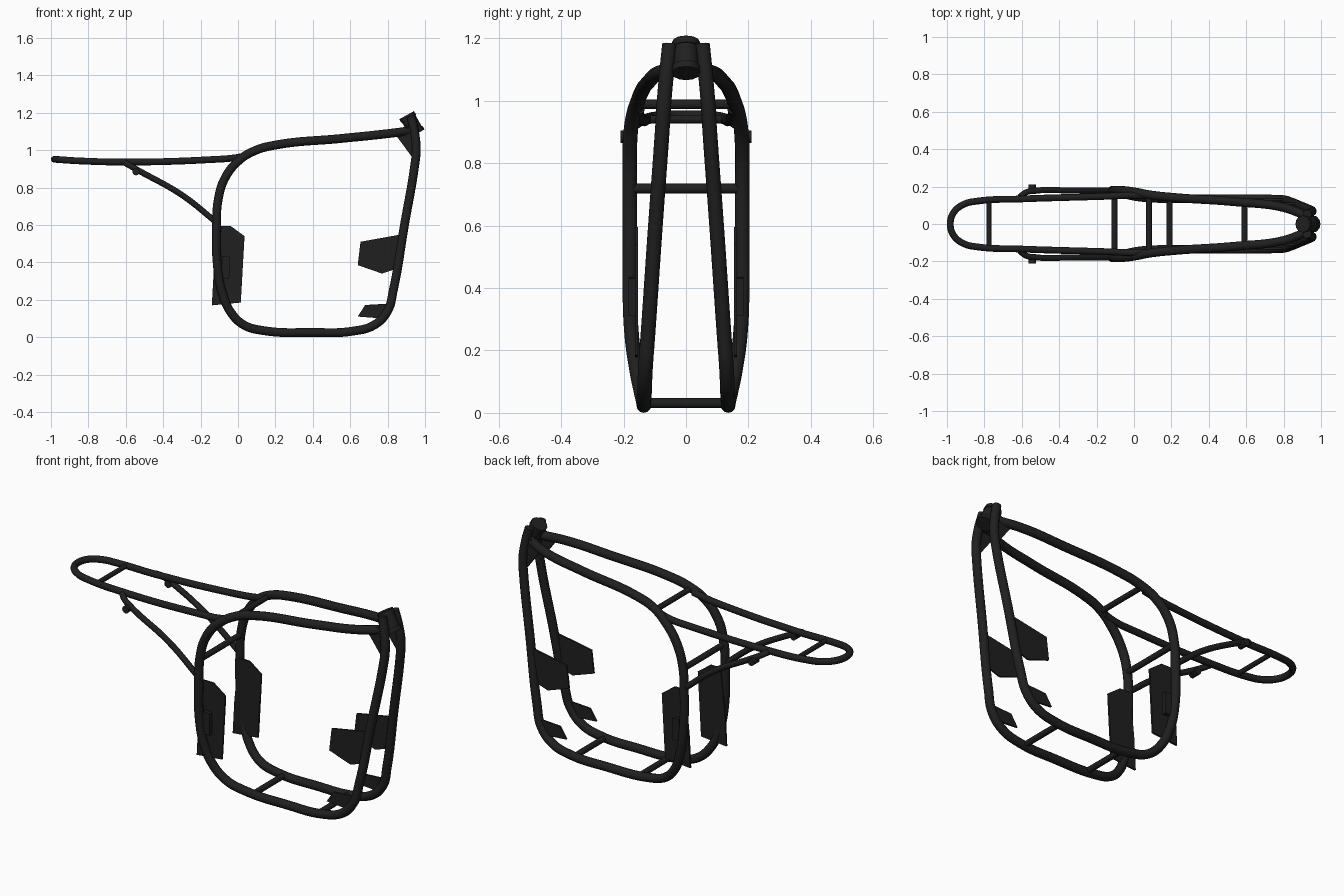
import bpy, bmesh, math
from mathutils import Vector

if "Cube" in bpy.data.objects:
    bpy.data.objects.remove(bpy.data.objects["Cube"])

black = bpy.data.materials.new("black paint")
black.diffuse_color = (0.014, 0.014, 0.014, 1)
black.use_nodes = True
black.node_tree.nodes["Principled BSDF"].inputs["Base Color"].default_value = black.diffuse_color


def tube(name, pts, r, smooth_path=True):
    """Round capped tube running through the points."""
    cu = bpy.data.curves.new(name, 'CURVE')
    cu.dimensions = '3D'
    cu.bevel_depth = r
    cu.bevel_resolution = 4
    cu.use_fill_caps = True
    cu.resolution_u = 8
    if smooth_path:
        sp = cu.splines.new('BEZIER')
        sp.bezier_points.add(len(pts) - 1)
        for bp, p in zip(sp.bezier_points, pts):
            bp.co = p
            bp.handle_left_type = bp.handle_right_type = 'AUTO'
    else:
        sp = cu.splines.new('POLY')
        sp.points.add(len(pts) - 1)
        for q, p in zip(sp.points, pts):
            q.co = (*p, 1)
    ob = bpy.data.objects.new(name, cu)
    bpy.context.collection.objects.link(ob)
    bpy.ops.object.select_all(action='DESELECT')
    ob.select_set(True)
    bpy.context.view_layer.objects.active = ob
    bpy.ops.object.convert(target='MESH')
    ob = bpy.context.object
    ob.data.materials.clear()
    ob.data.materials.append(black)
    bpy.ops.object.shade_smooth_by_angle(angle=math.radians(40))
    return ob


def plate(name, outline, y, t):
    """Flat plate: x-z outline extruded along y."""
    bm = bmesh.new()
    f = bm.faces.new([bm.verts.new((x, y - t / 2, z)) for x, z in outline])
    ext = bmesh.ops.extrude_face_region(bm, geom=[f])
    bmesh.ops.translate(bm, vec=(0, t, 0),
                        verts=[v for v in ext['geom'] if isinstance(v, bmesh.types.BMVert)])
    bmesh.ops.recalc_face_normals(bm, faces=bm.faces)
    me = bpy.data.meshes.new(name)
    bm.to_mesh(me)
    bm.free()
    me.materials.append(black)
    ob = bpy.data.objects.new(name, me)
    bpy.context.collection.objects.link(ob)


def side(pts, s):
    return [(x, y * s, z) for x, y, z in pts]


# Side loop: backbone, rear upright, lower cradle, down tube
LOOP = [(0.93, 0.04, 1.105), (0.80, 0.088, 1.088), (0.55, 0.118, 1.062), (0.20, 0.143, 1.027),
        (0.09, 0.155, 0.997), (0.0, 0.172, 0.94), (-0.07, 0.18, 0.85), (-0.105, 0.18, 0.74),
        (-0.115, 0.18, 0.58), (-0.11, 0.18, 0.38), (-0.085, 0.173, 0.24), (-0.04, 0.158, 0.135),
        (0.03, 0.144, 0.066), (0.13, 0.137, 0.036), (0.40, 0.135, 0.025), (0.62, 0.135, 0.033),
        (0.73, 0.133, 0.066), (0.80, 0.13, 0.14), (0.83, 0.122, 0.25), (0.89, 0.098, 0.60),
        (0.945, 0.075, 0.92), (0.953, 0.07, 1.0), (0.945, 0.062, 1.09), (0.925, 0.053, 1.18)]
STRUT = [(-0.11, 0.18, 0.61), (-0.30, 0.178, 0.76), (-0.53, 0.178, 0.89),
         (-0.58, 0.168, 0.918), (-0.61, 0.145, 0.935)]

for s, tag in ((1, "left"), (-1, "right")):
    tube(f"cradle_loop_{tag}", side(LOOP, s), 0.0235)
    tube(f"seat_strut_{tag}", side(STRUT, s), 0.016)
    tube(f"strut_peg_{tag}", [(-0.545, 0.16 * s, 0.885), (-0.545, 0.21 * s, 0.885)], 0.02, False)
    # Mounting plates
    plate(f"rear_plate_{tag}", [(-0.14, 0.17), (-0.13, 0.35), (-0.105, 0.595), (-0.04, 0.595),
                                (0.035, 0.54), (0.015, 0.185)], 0.158 * s, 0.01)
    plate(f"rear_tab_{tag}", [(-0.09, 0.31), (-0.085, 0.435), (-0.045, 0.43), (-0.047, 0.31)],
          0.173 * s, 0.022)
    plate(f"engine_plate_{tag}", [(0.655, 0.51), (0.86, 0.547), (0.845, 0.365), (0.77, 0.34),
                                  (0.64, 0.385)], 0.109 * s, 0.01)
    plate(f"lower_plate_{tag}", [(0.64, 0.11), (0.68, 0.172), (0.82, 0.18), (0.77, 0.10)],
          0.131 * s, 0.01)
    plate(f"head_gusset_{tag}", [(0.84, 1.085), (0.94, 0.95), (0.96, 1.06), (0.92, 1.13)],
          0.062 * s, 0.012)

# Seat rail: one long hairpin around the tail
half = [(0.06, 0.150, 0.975), (-0.01, 0.153, 0.96), (-0.15, 0.148, 0.949), (-0.60, 0.134, 0.936),
        (-0.84, 0.122, 0.942), (-0.91, 0.105, 0.946), (-0.965, 0.06, 0.95)]
tube("seat_rail", half + [(-0.982, 0, 0.951)] + side(half[::-1], -1), 0.018)

# Cross bars
for name, x, w, z, r in (("tail_bar", -0.775, 0.125, 0.94, 0.013),
                         ("upright_bar", -0.105, 0.175, 0.718, 0.016),
                         ("seat_bar", 0.08, 0.155, 0.988, 0.015),
                         ("lower_rear_bar", 0.19, 0.135, 0.031, 0.016),
                         ("lower_front_bar", 0.59, 0.135, 0.031, 0.016)):
    tube(name, [(x, -w, z), (x, w, z)], r, False)

# Steering head: tube with a collar at each end
top, low = Vector((0.902, 0, 1.187)), Vector((0.957, 0, 1.088))
tube("steering_head", [top, low], 0.041, False)
tube("head_collar_top", [top, top.lerp(low, 0.2)], 0.045, False)
tube("head_collar_low", [low, low.lerp(top, 0.2)], 0.046, False)
